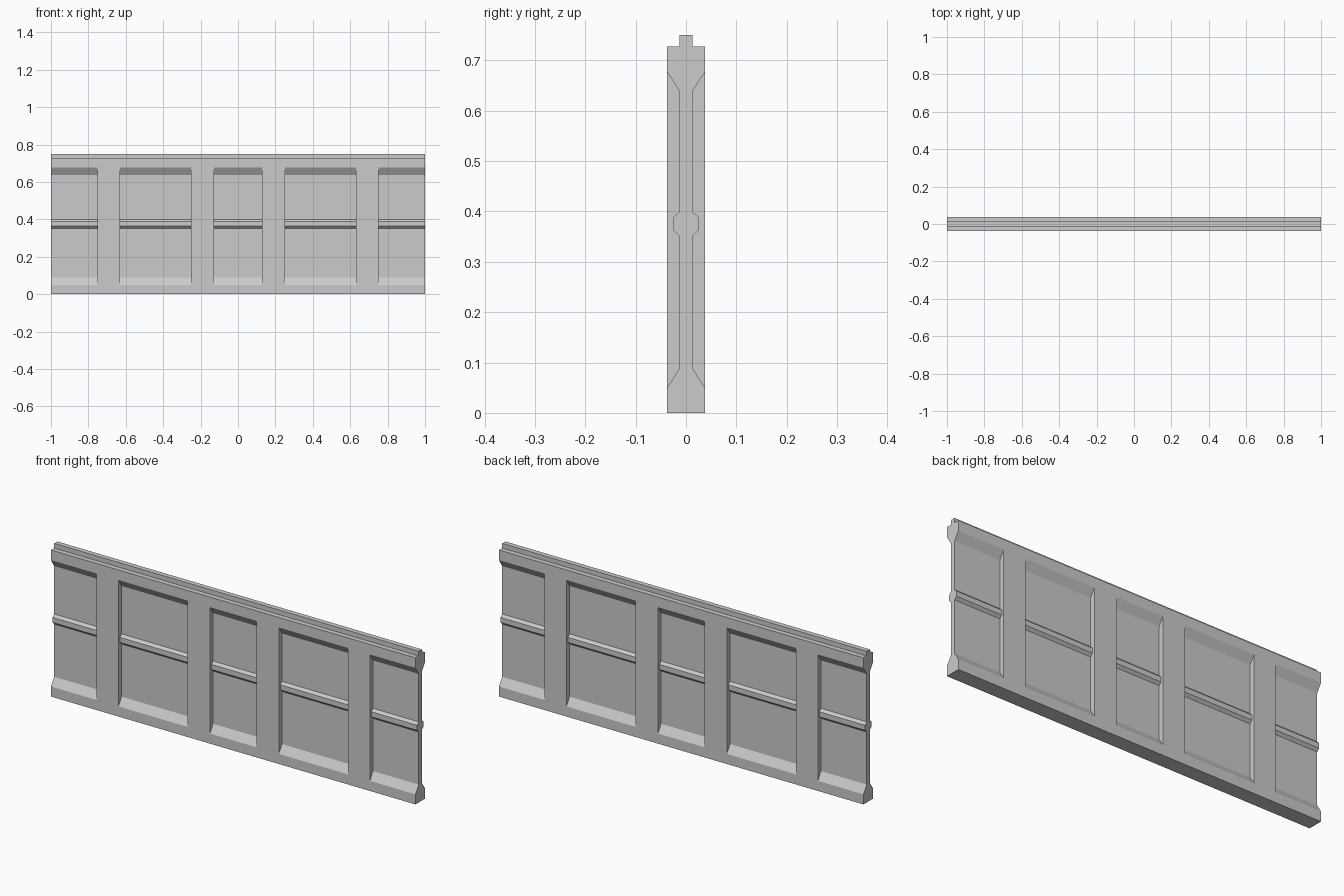
import bpy, bmesh

if "Cube" in bpy.data.objects:
    bpy.data.objects.remove(bpy.data.objects["Cube"])

W, T = 0.0375, 0.0125   # half depth of frame, half depth of recessed panel

# Half cross-section of a recessed bay: (y, z), bottom to top
half = [(W, 0), (W, 0.05), (T, 0.089), (T, 0.35), (0.025, 0.363), (0.025, 0.388),
        (T, 0.4), (T, 0.638), (W, 0.677), (W, 0.727), (T, 0.727), (T, 0.75)]


def section(post):
    # Posts keep the full depth where the bays are recessed
    h = [(W if post and 0.05 < z < 0.677 else y, z) for y, z in half]
    return h + [(-y, z) for y, z in reversed(h)]


# Stations along x: bays and posts alternate, with a step at every boundary
cuts = [-1, -0.75, -0.63, -0.25, -0.128, 0.128, 0.25, 0.63, 0.75, 1]
bm = bmesh.new()
rings = []
for i in range(len(cuts) - 1):
    for x in (cuts[i], cuts[i + 1]):
        rings.append([bm.verts.new((x, y, z)) for y, z in section(i % 2 == 1)])

# Skin between stations and cap both ends
n = len(rings[0])
for a, b in zip(rings, rings[1:]):
    for j in range(n):
        k = (j + 1) % n
        bm.faces.new((a[j], a[k], b[k], b[j]))
bm.faces.new(rings[0])
bm.faces.new(rings[-1])

# Collapse the zero-size step faces where bay and post sections agree
bmesh.ops.remove_doubles(bm, verts=bm.verts, dist=0.0001)
bmesh.ops.dissolve_degenerate(bm, edges=bm.edges, dist=0.0001)
bmesh.ops.recalc_face_normals(bm, faces=bm.faces)

mesh = bpy.data.meshes.new("wall_panel")
bm.to_mesh(mesh)
bm.free()
bpy.context.collection.objects.link(bpy.data.objects.new("wall_panel", mesh))
